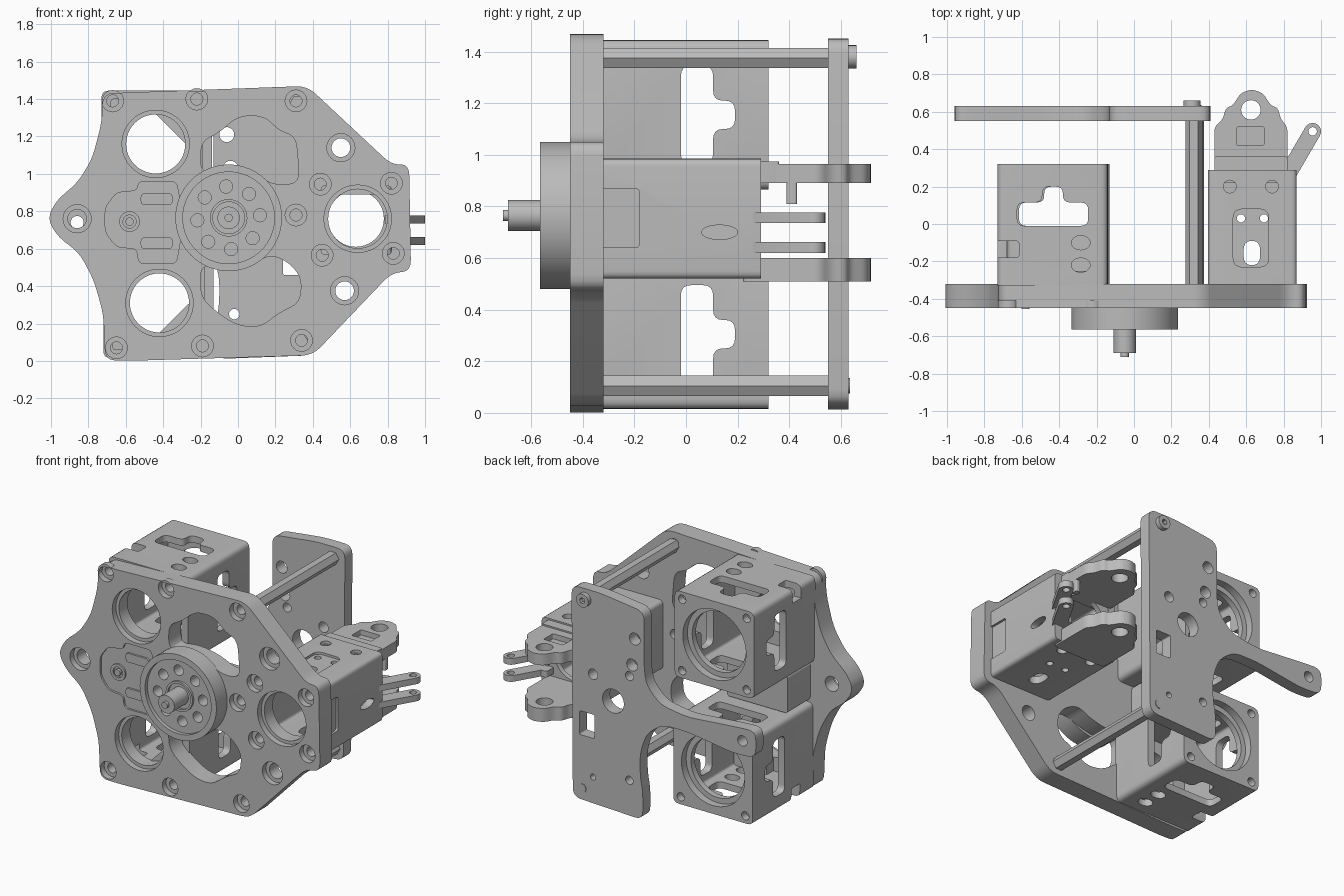
import bpy, bmesh, math
from mathutils import Vector
from mathutils.geometry import tessellate_polygon

if "Cube" in bpy.data.objects:
    bpy.data.objects.remove(bpy.data.objects["Cube"])

grey = bpy.data.materials.new("machined_grey")
grey.use_nodes = True
colour = (0.5, 0.5, 0.5, 1)
grey.diffuse_color = colour
grey.node_tree.nodes["Principled BSDF"].inputs["Base Color"].default_value = colour


# --- 2D profile helpers ---
def circle(u, v, r, n=32, ry=None):
    return [(u + r * math.cos(2 * math.pi * i / n),
             v + (ry or r) * math.sin(2 * math.pi * i / n)) for i in range(n)]


def rounded(points, r, steps=4):
    out, n = [], len(points)
    for i in range(n):
        p, a, b = (Vector(points[j % n]) for j in (i, i - 1, i + 1))
        s = p + (a - p).normalized() * min(r, (a - p).length * 0.45)
        e = p + (b - p).normalized() * min(r, (b - p).length * 0.45)
        for k in range(steps + 1):
            t = k / steps
            out.append(tuple(s * (1 - t) ** 2 + p * 2 * t * (1 - t) + e * t * t))
    return out


def rect(u0, u1, v0, v1, r=0.02):
    return rounded([(u0, v0), (u1, v0), (u1, v1), (u0, v1)], r)


def capsule(a, b, r, n=10):
    ang = math.atan2(b[1] - a[1], b[0] - a[0])
    pts = []
    for c, start in ((a, ang + math.pi / 2), (b, ang - math.pi / 2)):
        pts += [(c[0] + r * math.cos(start + math.pi * i / n),
                 c[1] + r * math.sin(start + math.pi * i / n)) for i in range(n + 1)]
    return pts


# --- extrude a profile with holes along one axis ---
def panel(name, axis, lo, hi, outline, holes=()):
    place = {"x": lambda u, v, d: (d, u, v), "y": lambda u, v, d: (u, d, v),
             "z": lambda u, v, d: (u, v, d)}[axis]
    loops = [outline] + list(holes)
    flat = [p for loop in loops for p in loop]
    tris = tessellate_polygon([[Vector((u, v, 0)) for u, v in loop] for loop in loops])
    bm = bmesh.new()
    low = [bm.verts.new(place(u, v, lo)) for u, v in flat]
    top = [bm.verts.new(place(u, v, hi)) for u, v in flat]
    for t in tris:
        for side in (low, top):
            bm.faces.new([side[i] for i in t])
    start = 0
    for loop in loops:
        n = len(loop)
        for i in range(n):
            a, b = start + i, start + (i + 1) % n
            bm.faces.new((low[a], low[b], top[b], top[a]))
        start += n
    bmesh.ops.recalc_face_normals(bm, faces=bm.faces)
    mesh = bpy.data.meshes.new(name)
    bm.to_mesh(mesh)
    bm.free()
    mesh.materials.append(grey)
    obj = bpy.data.objects.new(name, mesh)
    bpy.context.collection.objects.link(obj)
    return obj


def cut(obj, axis, lo, hi, outline):
    cutter = panel("cutter", axis, lo, hi, outline)
    cutter.hide_render = True
    mod = obj.modifiers.new("cut", "BOOLEAN")
    mod.operation, mod.solver, mod.object = "DIFFERENCE", "EXACT", cutter
    bpy.context.view_layer.objects.active = obj
    bpy.ops.object.modifier_apply(modifier=mod.name)
    bpy.data.objects.remove(cutter)


# --- front plate: thin counterbored face over a thicker base ---
plate = rounded([(-.72, 1.43), (-.73, 1.27), (-.78, 1.08), (-.86, .95), (-.97, .86), (-1.02, .76),
                 (-.96, .66), (-.85, .58), (-.77, .43), (-.72, .25), (-.71, .005), (-.6, 0),
                 (.4, .03), (.82, .47), (.925, .48), (.915, 1.05), (.82, 1.05), (.37, 1.47)], .06)
upper_lobe = rounded([(-.2, 1.0), (-.2, 1.17), (-.1, 1.22), (0, 1.31), (.14, 1.31), (.22, 1.23),
                      (.31, 1.2), (.33, .95), (.2, .94), (.1, .99), (-.05, 1.02)], .07)
lower_lobe = rounded([(-.2, .52), (-.2, .34), (-.1, .25), (0, .19), (.12, .18), (.22, .26),
                      (.33, .31), (.34, .44), (.28, .52), (.18, .57), (.08, .52), (-.05, .49)], .07)
recess = rounded([(-.71, .69), (-.65, .61), (-.54, .6), (-.53, .52), (-.33, .52), (-.29, .75),
                  (-.33, .96), (-.53, .96), (-.54, .91), (-.65, .9), (-.71, .82)], .03)
bosses = [(-.67, 1.39), (-.22, 1.4), (.31, 1.39), (.44, .945), (.82, .95), (.31, .78), (.45, .565),
          (.83, .575), (.34, .11), (-.19, .08), (-.65, .07)]
open_holes = [(.55, 1.14), (.57, .375), (-.86, .76)]
large = [(-.44, 1.16), (-.42, .31), (.64, .76)]
panel("front_plate_face", "y", -.45, -.41, plate,
      [upper_lobe, lower_lobe, recess] + [circle(x, z, .18, 48) for x, z in large]
      + [circle(x, z, .058, 24) for x, z in bosses] + [circle(x, z, .075, 24) for x, z in open_holes])
panel("front_plate_base", "y", -.41, -.32, plate,
      [upper_lobe, lower_lobe] + [circle(x, z, .158, 48) for x, z in large]
      + [circle(x, z, .032, 20) for x, z in bosses] + [circle(x, z, .05, 24) for x, z in open_holes])

# --- small pivot mount in the plate recess ---
panel("pivot_mount", "y", -.437, -.4, recess)
panel("pivot_collar", "y", -.448, -.42, circle(-.58, .745, .055), [circle(-.58, .745, .035)])
panel("pivot_pin", "y", -.455, -.42, circle(-.58, .745, .022))
for z in (.6, .835):
    panel("mount_clamp", "y", -.45, -.42, rect(-.52, -.35, z, z + .06))
panel("pivot_body", "y", -.33, -.08, rect(-.7, -.25, .61, .86))

# --- wheel with hub and axle ---
wx, wz = -.05, .765
spokes = [circle(wx + .168 * math.cos(i * math.pi / 4 + .08),
                 wz + .168 * math.sin(i * math.pi / 4 + .08), .035, 20) for i in range(8)]
panel("wheel_rim", "y", -.565, -.44, circle(wx, wz, .285, 64), [circle(wx, wz, .245, 64)])
panel("wheel_disc", "y", -.54, -.45, circle(wx, wz, .25, 64), spokes)
panel("hub_collar", "y", -.555, -.5, circle(wx, wz, .1), [circle(wx, wz, .085)])
panel("hub", "y", -.69, -.5, circle(wx, wz, .06))
panel("axle_tip", "y", -.71, -.6, circle(wx, wz, .022, 16))


# --- two square motor housings ---
def housing(name, x, z, flip):
    h = .295
    body = panel(name, "y", -.33, .27, rect(x - h, x + h, z - h + .005, z + h - .005, .04),
                 [rect(x - h + .05, x + h - .05, z - h + .05, z + h - .05, .02)])
    window = rounded([(-.19, -.02), (.19, -.02), (.19, .105), (.055, .105), (.055, .19),
                      (-.055, .19), (-.055, .105), (-.19, .105)], .04)
    cut(body, "z", z - .4, z + .4, [(x + u, v + .01) for u, v in window])
    cut(body, "x", x - .4, x + .4, [(v, z + u) for u, v in window])
    outer = sorted((z + flip * .2, z + flip * .4))
    for y in (-.1, -.22):
        cut(body, "z", *outer, circle(x + .15, y, .05, 24, .038))
    cut(body, "z", *outer, rect(x - .32, x - .18, -.18, -.09))
    square = rect(x - h, x + h, z - h + .005, z + h - .005, .04)
    corners = [circle(x + a * .24, z + b * .24, .028, 16) for a in (-1, 1) for b in (-1, 1)]
    panel(name + "_rear_frame", "y", .27, .32, square, [circle(x, z, .235, 48)] + corners)
    panel(name + "_rear_ledge", "y", .23, .27, rect(x - .27, x + .27, z - .27, z + .27),
          [circle(x, z, .2, 48)])
    panel(name + "_front_gusset", "y", -.33, -.25,
          [(x, z + flip * .16), (x + .16, z), (x + .25, z), (x + .25, z + flip * .25), (x, z + flip * .25)])


housing("upper_housing", -.435, 1.155, 1)
housing("lower_housing", -.425, .305, -1)

# --- rear plate with side arm ---
rear = rounded([(.4, .03), (.41, 1.45), (.2, 1.45), (-.13, 1.41), (-.13, 1.02), (-.15, .92), (-.25, .82),
                (-.45, .79), (-.8, .82), (-.96, .83), (-.96, .65), (-.8, .64), (-.45, .69), (-.27, .69),
                (-.15, .6), (-.1, .46), (-.1, .3), (-.12, .2), (-.12, .01)], .06)
rear_holes = [(.1, .75, .08), (.25, .89, .035), (-.02, .95, .03), (-.02, .25, .028),
              (-.06, 1.21, .04), (-.04, 1.03, .04), (.25, .2, .02)]
panel("rear_plate", "y", .55, .63, rear,
      [circle(x, z, r, 24) for x, z, r in rear_holes + [(-.86, .74, .035)]]
      + [rect(.24, .35, .46, .62, .01)])

# --- hexagonal standoffs with rear screws ---
for x, z in ((.32, 1.375), (.33, .105)):
    panel("standoff", "y", -.33, .56, circle(x, z, .045, 6))
    panel("standoff_screw", "y", .6, .635, circle(x, z, .03, 20))
panel("standoff_screw_head", "y", .63, .66, circle(.31, 1.38, .045, 24), [circle(.31, 1.38, .02, 6)])

# --- gripper body ---
body = panel("gripper_body", "y", -.33, .29, rect(.395, .87, .52, .985, .03),
             [rect(.445, .82, .57, .935, .02)])
cut(body, "z", .97, 1.1, rect(.53, .72, -.23, .08, .05))
for shape in (rect(.585, .675, -.22, -.09, .06), circle(.572, .03, .022, 16), circle(.695, .03, .022, 16)):
    cut(body, "z", .4, 1.1, shape)
for x in (.512, .738):
    cut(body, "z", .95, 1.1, circle(x, .2, .034, 20))
    cut(body, "z", .4, .555, circle(x, .2, .034, 20))
cut(body, "x", .8, 1, circle(.13, .7, .07, 32, .028))
cut(body, "x", .855, 1, rect(-.4, -.18, .64, .87))
panel("gripper_end", "y", .25, .285, rect(.42, .85, .55, .96), [circle(.63, .76, .15, 40)])
panel("gripper_neck", "z", .89, .975, rect(.43, .82, .24, .36, .01))

# --- bearing ears ---
ear = rounded([(.43, .22), (.43, .52), (.475, .56), (.49, .62), (.53, .635), (.57, .7), (.63, .72), (.69, .7),
               (.73, .635), (.77, .62), (.785, .56), (.82, .52), (.82, .22)], .025)
eye = circle(.625, .61, .052, 28)
panel("upper_ear", "z", .89, .965, ear, [eye, rect(.55, .695, .42, .52, .01)])
panel("upper_ear_pocket", "z", .89, .93, rect(.54, .705, .41, .53, .01))
panel("lower_ear", "z", .51, .6, ear, [eye])
panel("ear_pin", "z", .81, .9, rect(.785, .82, .39, .43, .01))

# --- finger links ---
for z in (.62, .735):
    panel("finger_link", "z", z, z + .042, capsule((.83, .28), (.955, .495), .045),
          [circle(.955, .495, .023, 16)])
    panel("finger_link_root", "z", z, z + .042, rect(.785, .86, .24, .36))

for obj in bpy.context.collection.objects:
    obj.select_set(obj.type == "MESH" and grey.name in obj.data.materials)
bpy.context.view_layer.objects.active = bpy.data.objects["hub"]
bpy.ops.object.shade_smooth_by_angle(angle=math.radians(30))
